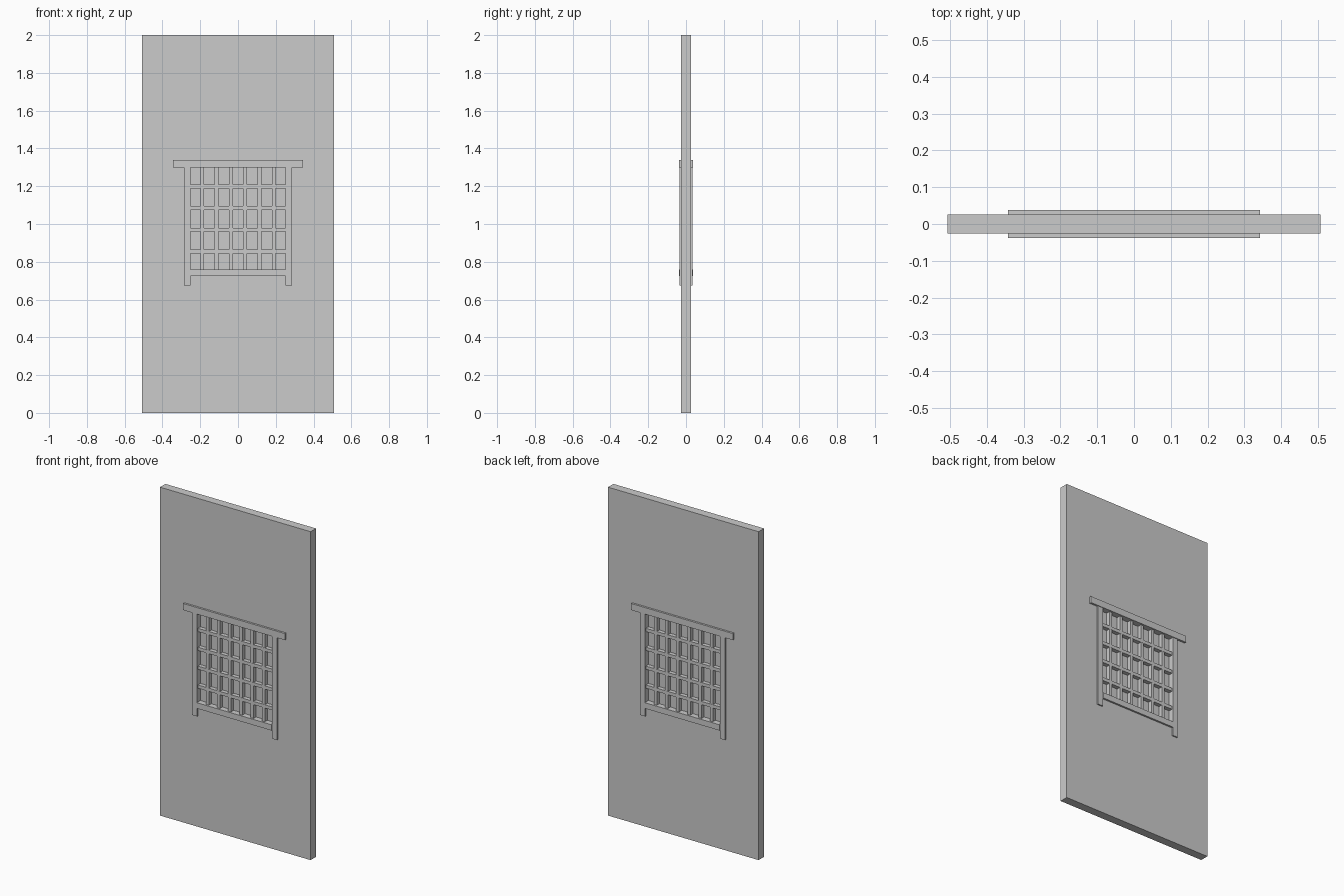
import bpy
import bmesh

if "Cube" in bpy.data.objects:
    bpy.data.objects.remove(bpy.data.objects["Cube"])


def box(name, x0, x1, half_y, z0, z1):
    """Box centred on y = 0, given by its x and z limits."""
    bm = bmesh.new()
    bmesh.ops.create_cube(bm, size=1)
    for v in bm.verts:
        v.co.x = x1 if v.co.x > 0 else x0
        v.co.y = half_y if v.co.y > 0 else -half_y
        v.co.z = z1 if v.co.z > 0 else z0
    return finish(name, bm)


def finish(name, bm):
    bmesh.ops.recalc_face_normals(bm, faces=bm.faces)
    mesh = bpy.data.meshes.new(name)
    bm.to_mesh(mesh)
    bm.free()
    obj = bpy.data.objects.new(name, mesh)
    bpy.context.collection.objects.link(obj)
    return obj


def rect(x, z0, z1):
    return [(-x, z0), (x, z0), (x, z1), (-x, z1)]


WIN_X, WIN_Z0, WIN_Z1 = 0.252, 0.76, 1.30
DOOR_Y = 0.026

# Door slab with a window opening
bm = bmesh.new()
loops = [[bm.verts.new((x, y, z)) for x, z in outline]
         for outline, y in ((rect(0.507, 0, 2), -DOOR_Y),
                            (rect(WIN_X, WIN_Z0, WIN_Z1), -DOOR_Y),
                            (rect(WIN_X, WIN_Z0, WIN_Z1), DOOR_Y),
                            (rect(0.507, 0, 2), DOOR_Y))]
for k in range(4):
    a, b = loops[k], loops[(k + 1) % 4]
    for i in range(4):
        j = (i + 1) % 4
        bm.faces.new((a[i], a[j], b[j], b[i]))
finish("door_slab", bm)

# Thin pane in the middle of the opening
box("window_pane", -WIN_X, WIN_X, 0.002, WIN_Z0, WIN_Z1)

# Raised window frame, on both sides of the door
box("frame_top_rail", -0.343, 0.343, 0.038, 1.30, 1.34)
box("frame_bottom_rail", -WIN_X, WIN_X, 0.037, 0.725, 0.76)
box("frame_stile_left", -0.287, -WIN_X, 0.034, 0.675, 1.30)
box("frame_stile_right", WIN_X, 0.287, 0.034, 0.675, 1.30)

# Lattice bars
for i in range(6):
    x = (i - 2.5) * 0.0755
    box(f"vertical_bar_{i + 1}", x - 0.01, x + 0.01, 0.026, WIN_Z0, WIN_Z1)
for i in range(4):
    z = 0.854 + i * 0.115
    box(f"horizontal_bar_{i + 1}", -WIN_X, WIN_X, 0.0265, z - 0.01, z + 0.01)
